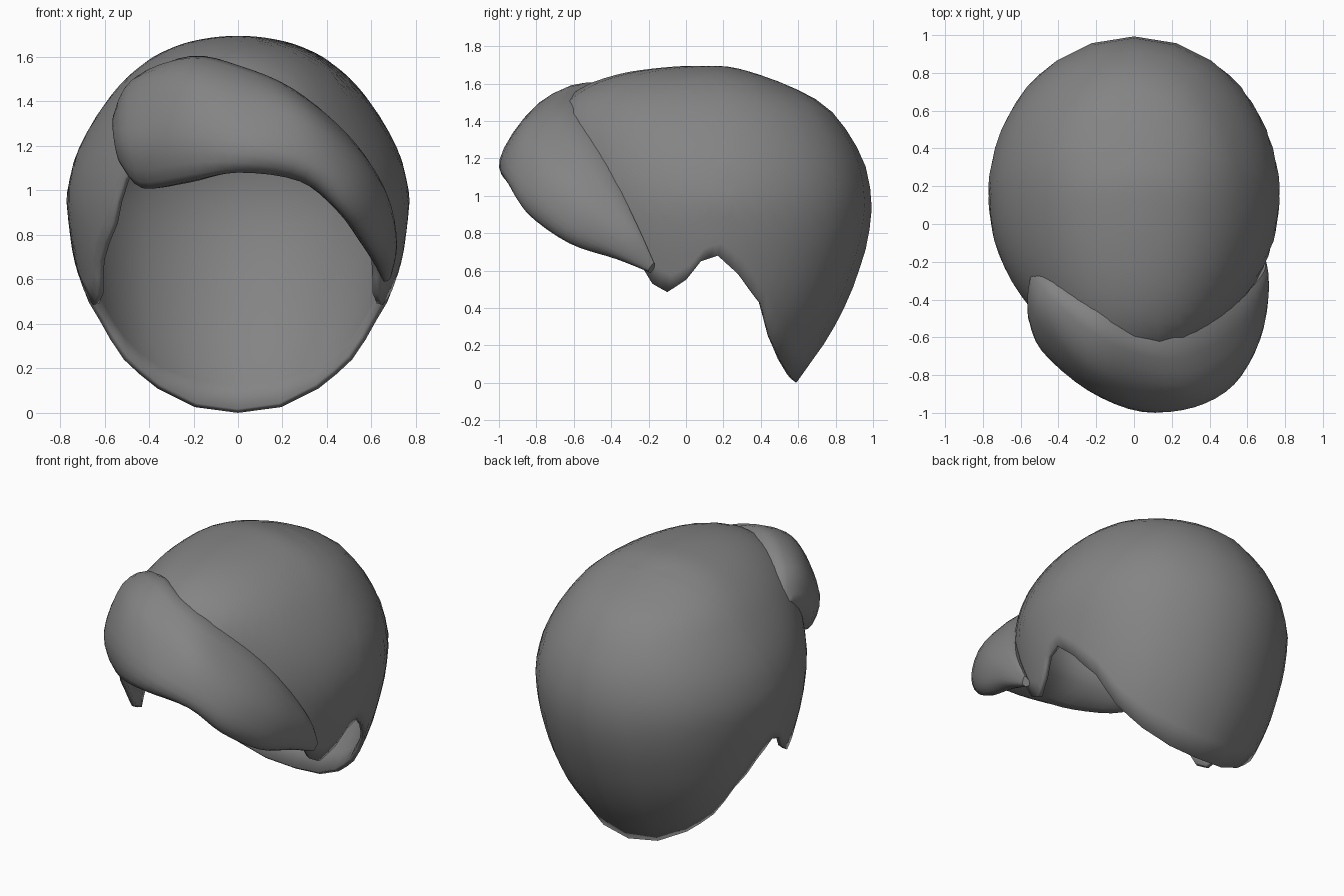
import bpy, bmesh, math
from mathutils import Vector

if "Cube" in bpy.data.objects:
    bpy.data.objects.remove(bpy.data.objects["Cube"])

grey = bpy.data.materials.new("hair grey")
grey.diffuse_color = (0.23, 0.23, 0.23, 1)
grey.use_nodes = True
grey.node_tree.nodes["Principled BSDF"].inputs["Base Color"].default_value = grey.diffuse_color


def finish(name, bm):
    bmesh.ops.recalc_face_normals(bm, faces=bm.faces)
    me = bpy.data.meshes.new(name)
    bm.to_mesh(me)
    bm.free()
    ob = bpy.data.objects.new(name, me)
    bpy.context.collection.objects.link(ob)
    me.materials.append(grey)
    for p in me.polygons:
        p.use_smooth = True
    return ob


def shade(ob):
    bpy.ops.object.select_all(action='DESELECT')
    bpy.context.view_layer.objects.active = ob
    ob.select_set(True)
    bpy.ops.object.shade_smooth_by_angle(angle=math.radians(45))


# Skull shape: at each height, half width, reach to the back and to the front
Y0 = 0.15
SLICES = [(-.1, .3, .36, .36), (0, .42, .44, .5), (.13, .51, .54, .6), (.26, .6, .63, .67),
          (.48, .69, .74, .75), (.75, .75, .83, .82), (.97, .775, .855, .85),
          (1.15, .735, .82, .86), (1.3, .66, .75, .88), (1.48, .53, .61, .85),
          (1.6, .385, .37, .68), (1.66, .25, .2, .48), (1.695, .02, .02, .15)]


def slice_at(z):
    z = max(SLICES[0][0], min(SLICES[-1][0], z))
    for a, b in zip(SLICES, SLICES[1:]):
        if z <= b[0]:
            t = (z - a[0]) / (b[0] - a[0])
            return [math.sqrt(p * p * (1 - t) + q * q * t) for p, q in zip(a[1:], b[1:])]


def inside(p):
    if p.z > 1.695 or p.z < -.1:
        return False
    w, b, f = slice_at(p.z)
    return (p.x / w) ** 2 + ((p.y - Y0) / (b if p.y > Y0 else f)) ** 2 < 1


CENTRE = Vector((0, Y0, .85))


def cast(d):
    lo, hi = 0, 2
    for _ in range(30):
        m = (lo + hi) / 2
        if inside(CENTRE + d * m):
            lo = m
        else:
            hi = m
    return CENTRE + d * lo


# Hairline seen from the side (y, z): forehead, sideburn, ear arch, nape
HAIRLINE = [(-.68, 1.5), (-.64, 1.35), (-.57, 1.2), (-.48, 1.05), (-.41, .85), (-.27, .68),
            (-.18, .53), (-.1, .485), (0, .55), (.08, .65), (.17, .68), (.28, .58),
            (.4, .42), (.45, .24), (.51, .11), (.59, 0)]


def rim_dir(y, z):
    w, b, f = slice_at(z)
    u = (y - Y0) / (b if y > Y0 else f)
    return (Vector((w * math.sqrt(max(0, 1 - u * u)), y, z)) - CENTRE).normalized()


dirs = [rim_dir(y, z) for y, z in HAIRLINE]
dirs[0].x = dirs[-1].x = 0
half = []
for a, b in zip(dirs, dirs[1:]):
    half += [a.normalized(), ((a + b) / 2).normalized()]
half.append(dirs[-1].normalized())
loop = half + [Vector((-d.x, d.y, d.z)) for d in half[-2:0:-1]]

# Cap: shell spread from the crown out to the hairline
pole = Vector((0, .3, 1)).normalized()
RINGS = 18
bm = bmesh.new()
top = bm.verts.new(cast(pole))
prev = None
for r in range(1, RINGS + 1):
    ring = [bm.verts.new(cast(pole.slerp(d, r / RINGS))) for d in loop]
    for i in range(len(ring)):
        j = (i + 1) % len(ring)
        bm.faces.new((prev[i], prev[j], ring[j], ring[i]) if prev else (top, ring[j], ring[i]))
    prev = ring
inner = [v for v in bm.verts if not v.is_boundary]
bmesh.ops.smooth_vert(bm, verts=inner, factor=.3, use_axis_x=True, use_axis_y=True, use_axis_z=True)
cap = finish("hair_cap", bm)
mod = cap.modifiers.new("thickness", 'SOLIDIFY')
mod.thickness = .03
mod.offset = -1
shade(cap)

# Fringe: sections from left to right (upper edge, crest, front, lower edge, inner side)
FRINGE = [
    [(-.52, -.22, 1.32), (-.56, -.34, 1.34), (-.56, -.50, 1.24), (-.53, -.50, 1.12), (-.49, -.34, 1.18)],
    [(-.42, -.30, 1.48), (-.49, -.48, 1.47), (-.49, -.67, 1.22), (-.43, -.62, 1.01), (-.40, -.38, 1.14)],
    [(-.20, -.46, 1.58), (-.25, -.72, 1.52), (-.25, -.875, 1.25), (-.22, -.82, 1.04), (-.22, -.53, 1.14)],
    [(.02, -.58, 1.54), (.02, -.82, 1.46), (.05, -.99, 1.21), (.00, -.92, 1.08), (.00, -.62, 1.17)],
    [(.23, -.58, 1.45), (.30, -.85, 1.36), (.32, -.97, 1.13), (.28, -.88, 1.04), (.23, -.60, 1.14)],
    [(.44, -.48, 1.28), (.53, -.73, 1.18), (.53, -.85, 1.00), (.46, -.82, .90), (.40, -.52, 1.02)],
    [(.59, -.37, 1.07), (.67, -.55, .98), (.65, -.64, .82), (.58, -.60, .74), (.53, -.41, .84)],
    [(.69, -.25, .82), (.715, -.34, .77), (.69, -.38, .69), (.63, -.36, .66), (.61, -.26, .70)],
    [(.69, -.17, .64), (.69, -.19, .62), (.68, -.20, .60), (.66, -.19, .59), (.65, -.17, .61)]]


def spline(pts, n, closed):
    out, k = [], len(pts)
    get = (lambda i: pts[i % k]) if closed else (lambda i: pts[max(0, min(k - 1, i))])
    for i in range(k if closed else k - 1):
        p0, p1, p2, p3 = get(i - 1), get(i), get(i + 1), get(i + 2)
        for s in range(n):
            t = s / n
            out.append(.5 * (2 * p1 + (p2 - p0) * t + (2 * p0 - 5 * p1 + 4 * p2 - p3) * t * t
                             + (3 * p1 - p0 - 3 * p2 + p3) * t ** 3))
    return out if closed else out + [pts[-1]]


rails = [spline([Vector(s[k]) for s in FRINGE], 4, False) for k in range(5)]
bm = bmesh.new()
rings = [[bm.verts.new(p) for p in spline(list(sec), 4, True)] for sec in zip(*rails)]
for a, b in zip(rings, rings[1:]):
    for i in range(len(a)):
        j = (i + 1) % len(a)
        bm.faces.new((a[i], a[j], b[j], b[i]))
bm.faces.new(rings[0])
bm.faces.new(rings[-1])
shade(finish("swept_fringe", bm))
